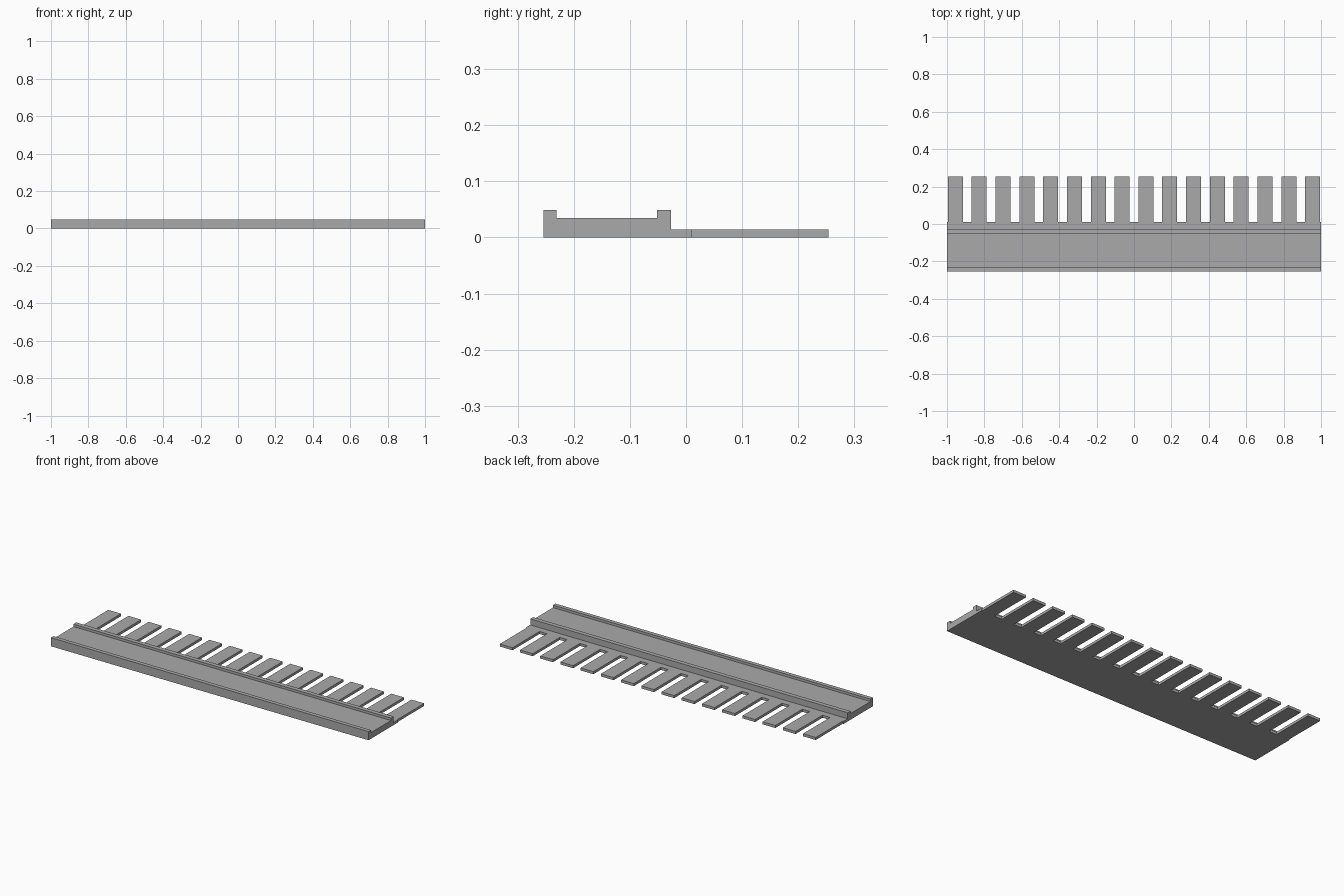
import bpy, bmesh

cube = bpy.data.objects.get("Cube")
if cube:
    bpy.data.objects.remove(cube, do_unlink=True)

grey = bpy.data.materials.new("plain grey")
grey.use_nodes = True
colour = (0.4, 0.4, 0.4, 1)
grey.diffuse_color = colour
grey.node_tree.nodes["Principled BSDF"].inputs["Base Color"].default_value = colour

BACK, JOINT = 0.254, 0.011       # y of tooth tips and tooth roots
PLATE = 0.0145                   # thickness of the comb plate


def extrude_outline(name, points, direction):
    """Extrude a closed flat outline into a solid object."""
    bm = bmesh.new()
    face = bm.faces.new([bm.verts.new(p) for p in points])
    result = bmesh.ops.extrude_face_region(bm, geom=[face])
    moved = [v for v in result["geom"] if isinstance(v, bmesh.types.BMVert)]
    bmesh.ops.translate(bm, verts=moved, vec=direction)
    bmesh.ops.recalc_face_normals(bm, faces=bm.faces)
    mesh = bpy.data.meshes.new(name)
    bm.to_mesh(mesh)
    bm.free()
    mesh.materials.append(grey)
    obj = bpy.data.objects.new(name, mesh)
    bpy.context.collection.objects.link(obj)
    return obj


# Channel rail with two raised lips and a thin ledge behind
profile = [(-BACK, 0), (JOINT, 0), (JOINT, PLATE), (-0.027, PLATE),
           (-0.027, 0.049), (-0.052, 0.049), (-0.052, 0.035),
           (-0.231, 0.035), (-0.231, 0.049), (-BACK, 0.049)]
extrude_outline("channel_rail", [(-1, y, z) for y, z in profile], (2, 0, 0))

# Row of comb teeth along the back of the ledge
COUNT, WIDTH, FIRST = 16, 0.08, -0.995
pitch = (-2 * FIRST - WIDTH) / (COUNT - 1)
tooth = [(FIRST, JOINT, 0), (FIRST + WIDTH, JOINT, 0),
         (FIRST + WIDTH, BACK, 0), (FIRST, BACK, 0)]
teeth = extrude_outline("comb_teeth", tooth, (0, 0, PLATE))
row = teeth.modifiers.new("row", "ARRAY")
row.count = COUNT
row.use_relative_offset = False
row.use_constant_offset = True
row.constant_offset_displace = (pitch, 0, 0)
